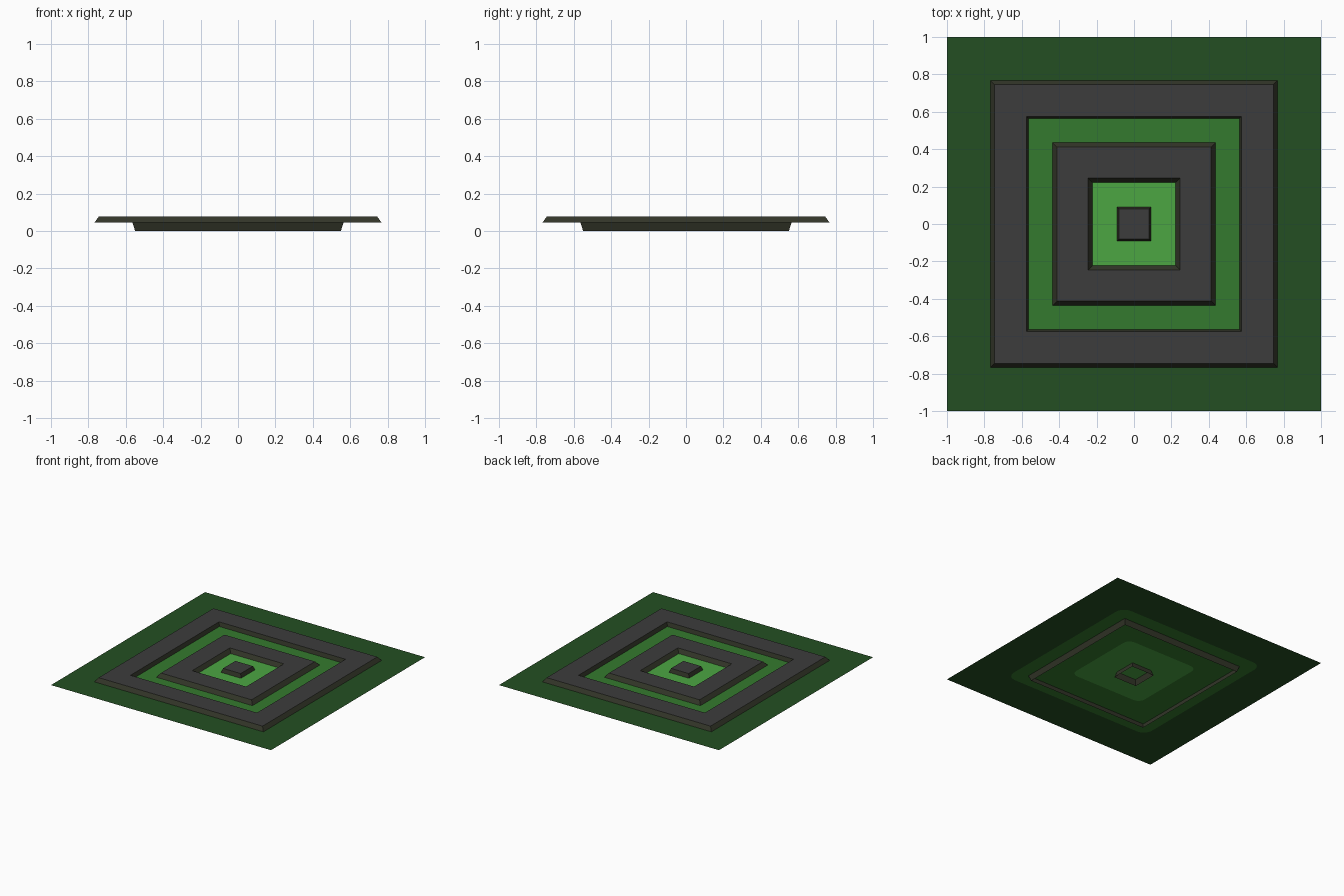
import bpy, bmesh, math

if "Cube" in bpy.data.objects:
    bpy.data.objects.remove(bpy.data.objects["Cube"])


def mat(name, r, g, b):
    lin = [((c / 255 + 0.055) / 1.055) ** 2.4 for c in (r, g, b)]
    m = bpy.data.materials.new(name)
    m.diffuse_color = (*lin, 1)
    m.use_nodes = True
    m.node_tree.nodes["Principled BSDF"].inputs["Base Color"].default_value = m.diffuse_color
    return m


DARK = mat("dark green", 36, 79, 34)
MID = mat("mid green", 52, 122, 46)
LIGHT = mat("light green", 76, 166, 66)
GREY = mat("charcoal grey", 60, 60, 60)
OLIVE = mat("dark olive", 50, 53, 40)

PLANE_Z, TOP_Z = 0.044, 0.076


def square(h, z, r=0.0, n=6):
    """Square loop of half-size h, with rounded corners if r > 0."""
    pts = []
    for k in range(4):
        a0 = k * math.pi / 2
        sx, sy = [(1, 1), (-1, 1), (-1, -1), (1, -1)][k]
        for i in range(n + 1):
            a = a0 + i / n * math.pi / 2
            pts.append((sx * (h - r) + r * math.cos(a),
                        sy * (h - r) + r * math.sin(a), z))
            if n == 0:
                break
    return pts


def build(name, loops, mats, cap=None):
    """Join successive loops with bands; mats gives (slot list, slot per band)."""
    slots, idx = mats
    bm = bmesh.new()
    rings = [[bm.verts.new(p) for p in lp] for lp in loops]
    for a, b, m in zip(rings, rings[1:], idx):
        for i in range(len(a)):
            j = (i + 1) % len(a)
            bm.faces.new((a[i], a[j], b[j], b[i])).material_index = m
    if cap is not None:
        bm.faces.new(rings[-1]).material_index = cap
    bmesh.ops.remove_doubles(bm, verts=bm.verts, dist=1e-5)
    me = bpy.data.meshes.new(name)
    bm.to_mesh(me)
    bm.free()
    for s in slots:
        me.materials.append(s)
    ob = bpy.data.objects.new(name, me)
    bpy.context.collection.objects.link(ob)
    return ob


def sq(h, z):
    return [(h, h, z), (-h, h, z), (-h, -h, z), (h, -h, z)]


# Thin ground sheet with three green zones (rounded borders hidden under the frames)
build("ground_sheet",
      [square(1.0, PLANE_Z), square(0.68, PLANE_Z, 0.08), square(0.335, PLANE_Z, 0.06)],
      ([DARK, MID, LIGHT], [0, 1]), cap=2)

# Outer frame: bevelled outside, inner wall reaching down through the sheet
build("outer_frame",
      [sq(0.768, PLANE_Z), sq(0.745, TOP_Z), sq(0.575, TOP_Z), sq(0.55, 0)],
      ([GREY, OLIVE], [1, 0, 1]))

# Inner frame: bevelled on both sides
build("inner_frame",
      [sq(0.437, PLANE_Z), sq(0.412, TOP_Z), sq(0.245, TOP_Z), sq(0.222, PLANE_Z)],
      ([GREY, OLIVE], [1, 0, 1]))

# Centre block, open underneath
build("centre_block", [sq(0.105, 0), sq(0.08, TOP_Z)],
      ([GREY, OLIVE], [1]), cap=0)
